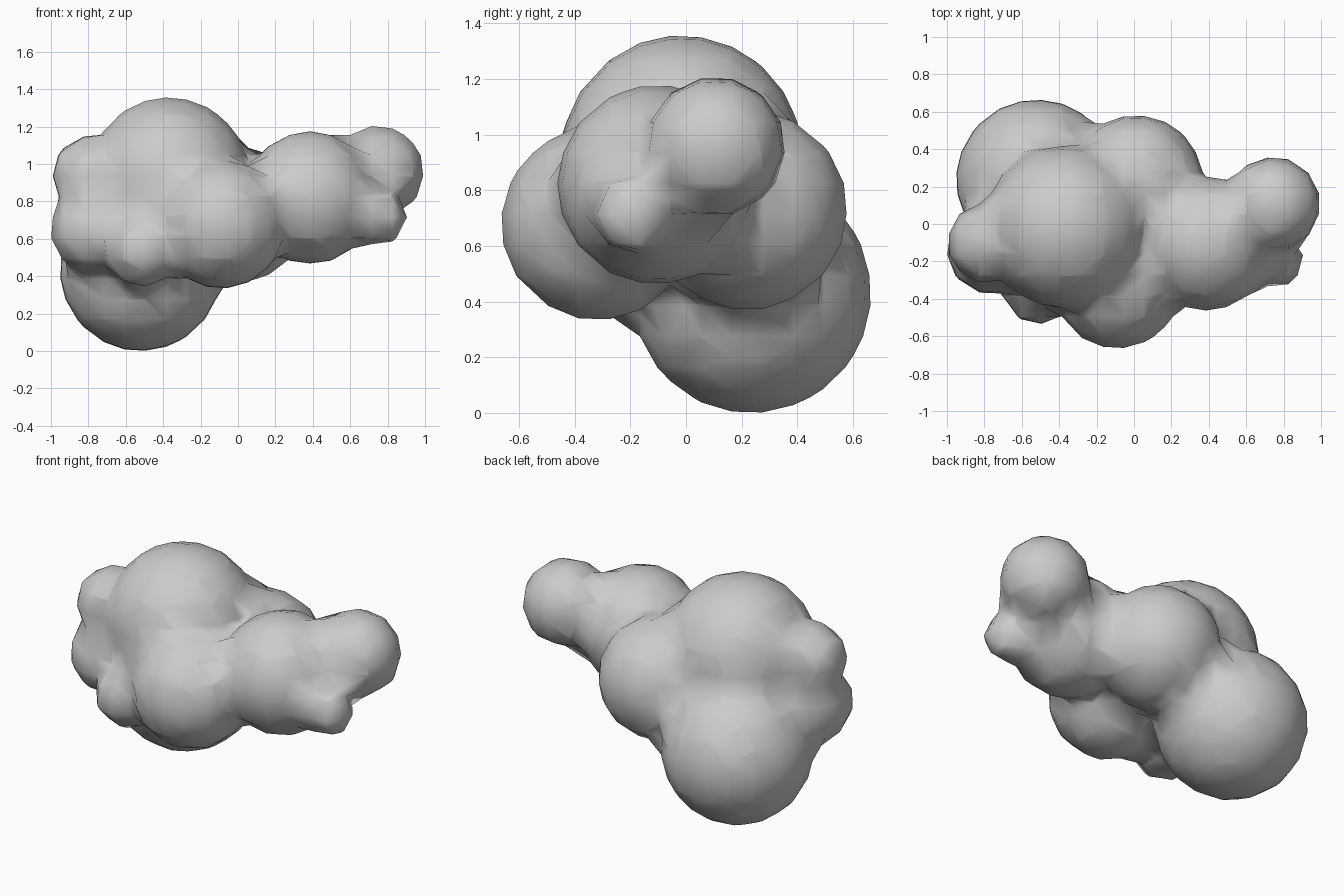
import bpy, math

if "Cube" in bpy.data.objects:
    bpy.data.objects.remove(bpy.data.objects["Cube"])

# Blobby cluster of fused balls: visible centre and radius of each
BALLS = [
    (-0.37, -0.015, 0.925, 0.43),   # crown
    (-0.52, 0.235, 0.43, 0.43),     # foot
    (-0.09, -0.32, 0.68, 0.345),    # front
    (0.01, 0.22, 0.73, 0.36),       # back
    (0.385, -0.105, 0.82, 0.355),   # right
    (0.745, 0.105, 0.955, 0.25),    # right tip
    (0.75, -0.185, 0.72, 0.15),     # right nub
    (-0.785, -0.10, 0.94, 0.21),    # left upper
    (-0.765, -0.14, 0.65, 0.235),   # left lower
    (-0.51, -0.335, 0.545, 0.20),   # front nub
]
STIFFNESS, THRESHOLD = 10.0, 0.1

meta = bpy.data.metaballs.new("blob_source")
meta.threshold = THRESHOLD
meta.resolution = meta.render_resolution = 0.11
source = bpy.data.objects.new("blob_source", meta)
bpy.context.collection.objects.link(source)

# Field radius is larger than the visible radius
falloff = math.sqrt(1 - (THRESHOLD / STIFFNESS) ** (1 / 3))
for x, y, z, r in BALLS:
    ball = meta.elements.new(type='BALL')
    ball.co = (x, y, z)
    ball.stiffness = STIFFNESS
    ball.radius = r / falloff

# Freeze the fused surface as a smooth mesh
bpy.context.view_layer.update()
deps = bpy.context.evaluated_depsgraph_get()
mesh = bpy.data.meshes.new_from_object(source.evaluated_get(deps))
bpy.data.objects.remove(source)
cluster = bpy.data.objects.new("blob_cluster", mesh)
bpy.context.collection.objects.link(cluster)
mesh.shade_smooth()
